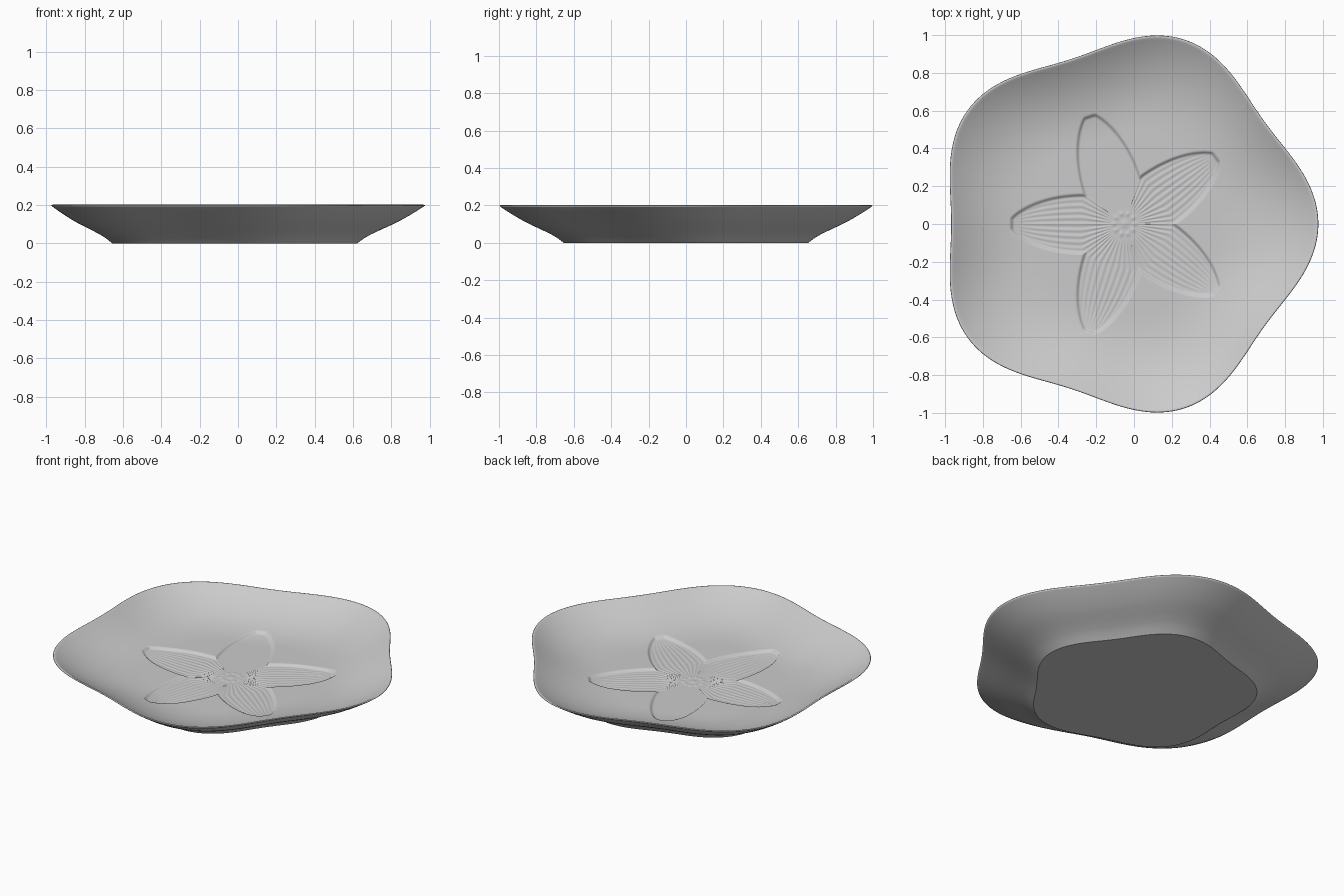
import bpy
import bmesh
from math import sin, cos, pi, tau, tan, exp, hypot, radians

cube = bpy.data.objects.get("Cube")
if cube:
    bpy.data.objects.remove(cube, do_unlink=True)

SEGMENTS = 600
CENTRE_X = -0.05
FLOOR_Z = 0.066
PETAL_DEPTH = 0.013
SECTOR = tau / 5


def outline(angle):
    """Five-lobed rim radius."""
    return 0.972 + 0.054 * cos(5 * angle)


def smoothstep(x):
    x = max(0.0, min(1.0, x))
    return x * x * (3 - 2 * x)


def bowl_height(s):
    """Inner surface: flat floor sweeping up to the rim."""
    t = max(0.0, (s - 0.48) / 0.505)
    return FLOOR_Z + (0.198 - FLOOR_Z) * t ** 2.3


def flower_relief(angle, r):
    """Sunken five-petal flower with fine veins and a beaded centre."""
    if r > 0.66:
        return 0.0
    petal = int(angle // SECTOR)
    phi = angle - (petal + 0.5) * SECTOR
    u, v = r * cos(phi), r * sin(phi)
    t = max(0.0, (u - 0.22) / 0.4)
    width = 0.162 * max(0.0, 1 - t * t) ** 0.65
    inset = min(width - abs(v), 0.607 - u)
    relief = -PETAL_DEPTH * smoothstep(inset / 0.02)

    # Veins fan out from the centre; one petal is plain
    if petal != 1 and inset > 0:
        span = max(0.01, min(width, u * tan(SECTOR / 2)))
        fade = smoothstep((inset - 0.01) / 0.03) * smoothstep((r - 0.06) / 0.08)
        relief += 0.0013 * fade * cos(tau * 5 * v / span)

    # Beads around the flower centre
    if r < 0.11:
        x, y = r * cos(angle), r * sin(angle)
        for i in range(10):
            a = tau * i / 10
            d = hypot(x - 0.055 * cos(a), y - 0.055 * sin(a))
            relief += 0.004 * exp(-(d / 0.011) ** 2)
        relief += 0.004 * exp(-(r / 0.018) ** 2)
    return relief


# Profile as (scale, height, has_relief), from the base outward and back in
outer = [(0.655, 0.0), (0.69, 0.026), (0.726, 0.047), (0.78, 0.073),
         (0.83, 0.096), (0.87, 0.116), (0.92, 0.145), (0.96, 0.17),
         (0.99, 0.19), (1.0, 0.197), (0.998, 0.2), (0.992, 0.201)]
profile = [(s, z, False) for s, z in outer]
WALL_STEPS, FLOOR_STEPS = 24, 108
for i in range(WALL_STEPS):
    s = 0.985 - (0.985 - 0.7) * i / WALL_STEPS
    profile.append((s, bowl_height(s), False))
for i in range(FLOOR_STEPS):
    s = 0.7 * (1 - i / FLOOR_STEPS)
    profile.append((s, bowl_height(s), True))

# Dish
bm = bmesh.new()
rings = []
for s, z, has_relief in profile:
    ring = []
    for k in range(SEGMENTS):
        a = tau * k / SEGMENTS
        r = s * outline(a)
        h = z + (flower_relief(a, r) if has_relief else 0.0)
        ring.append(bm.verts.new((CENTRE_X + r * cos(a), r * sin(a), h)))
    rings.append(ring)
for low, high in zip(rings, rings[1:]):
    for k in range(SEGMENTS):
        n = (k + 1) % SEGMENTS
        bm.faces.new((low[k], low[n], high[n], high[k]))

# Close the base and the flower centre
base = bm.verts.new((CENTRE_X, 0, 0))
top = bm.verts.new((CENTRE_X, 0, FLOOR_Z + flower_relief(0.0, 0.0)))
for k in range(SEGMENTS):
    n = (k + 1) % SEGMENTS
    bm.faces.new((base, rings[0][n], rings[0][k]))
    bm.faces.new((top, rings[-1][k], rings[-1][n]))
for face in bm.faces:
    face.smooth = True
for k in range(SEGMENTS):
    edge = bm.edges.get((rings[0][k], rings[0][(k + 1) % SEGMENTS]))
    edge.smooth = False

mesh = bpy.data.meshes.new("flower_dish")
bm.to_mesh(mesh)
bm.free()
dish = bpy.data.objects.new("flower_dish", mesh)
bpy.context.collection.objects.link(dish)

# Material
grey = bpy.data.materials.new("light_grey")
grey.use_nodes = True
colour = (0.6, 0.6, 0.6, 1)
grey.diffuse_color = colour
grey.node_tree.nodes["Principled BSDF"].inputs["Base Color"].default_value = colour
mesh.materials.append(grey)
